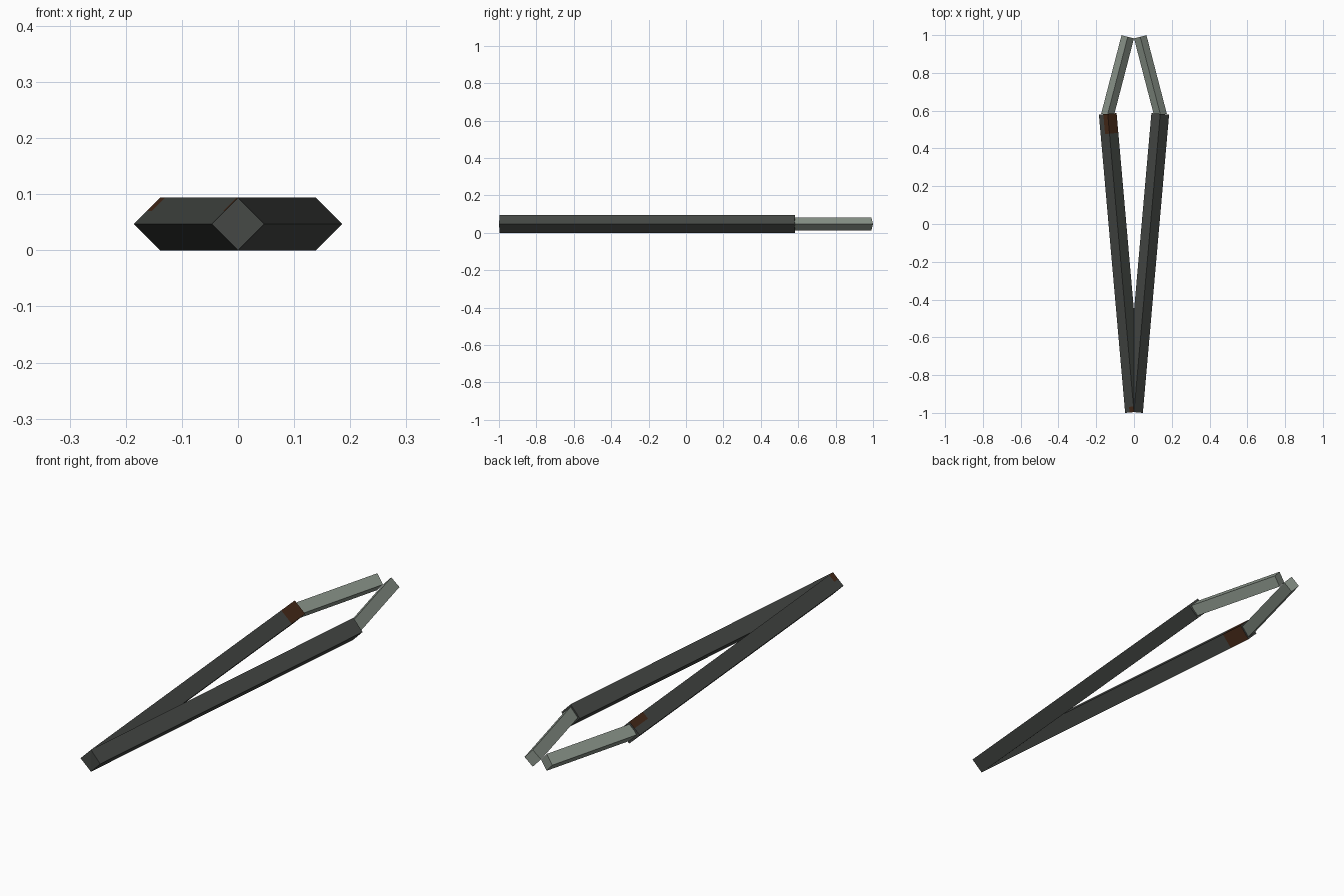
import bpy, bmesh, math
from mathutils import Vector

if "Cube" in bpy.data.objects:
    bpy.data.objects.remove(bpy.data.objects["Cube"])


def material(name, rgb):
    m = bpy.data.materials.new(name)
    m.diffuse_color = (*rgb, 1.0)
    m.use_nodes = True
    m.node_tree.nodes["Principled BSDF"].inputs["Base Color"].default_value = m.diffuse_color
    return m


DARK = material("dark_iron", (0.060, 0.066, 0.060))
STEEL = material("pale_steel", (0.255, 0.298, 0.255))
RUST = material("rust_brown", (0.065, 0.024, 0.010))


def diamond_bar(name, start, end, half_w, half_h, mats, cuts=(), patches=None):
    """Bar with a diamond section; patches maps a length segment to rusty strips."""
    a, b = Vector(start), Vector(end)
    along = (b - a).normalized()
    side = along.cross(Vector((0, 0, 1)))
    up = Vector((0, 0, 1))
    length = (b - a).length
    corners = [side * half_w, up * half_h, -side * half_w, -up * half_h]
    section = []
    for i, c in enumerate(corners):
        section.append(c)
        if cuts:                       # halve the flats only where paint needs it
            section.append((c + corners[(i + 1) % 4]) / 2)
    n = len(section)

    bm = bmesh.new()
    rings = []
    for d in (0.0, *cuts, length):
        rings.append([bm.verts.new(a + along * d + p) for p in section])
    for s in range(len(rings) - 1):
        for i in range(n):
            j = (i + 1) % n
            f = bm.faces.new((rings[s][i], rings[s][j], rings[s + 1][j], rings[s + 1][i]))
            if patches and i in patches.get(s, ()):
                f.material_index = 1
    bm.faces.new(rings[0])
    bm.faces.new(rings[-1])
    bmesh.ops.recalc_face_normals(bm, faces=bm.faces)
    me = bpy.data.meshes.new(name)
    bm.to_mesh(me)
    bm.free()
    for m in mats:
        me.materials.append(m)
    ob = bpy.data.objects.new(name, me)
    bpy.context.collection.objects.link(ob)
    return ob


Z = 0.047
for label, s in (("left", -1), ("right", 1)):
    # long handle arm, rust stains on the left one only
    rusty = s < 0
    diamond_bar(label + "_handle", (0, -0.996, Z), (s * 0.139, 0.583, Z), 0.047, 0.047,
                [DARK, RUST],
                cuts=(0.03, 1.48) if rusty else (),
                patches={0: {2}, 2: {0, 1, 2, 6, 7}} if rusty else None)
    # gripping tip
    diamond_bar(label + "_tip", (s * 0.141, 0.575, Z), (s * 0.033, 0.991, Z), 0.034, 0.036,
                [STEEL])
